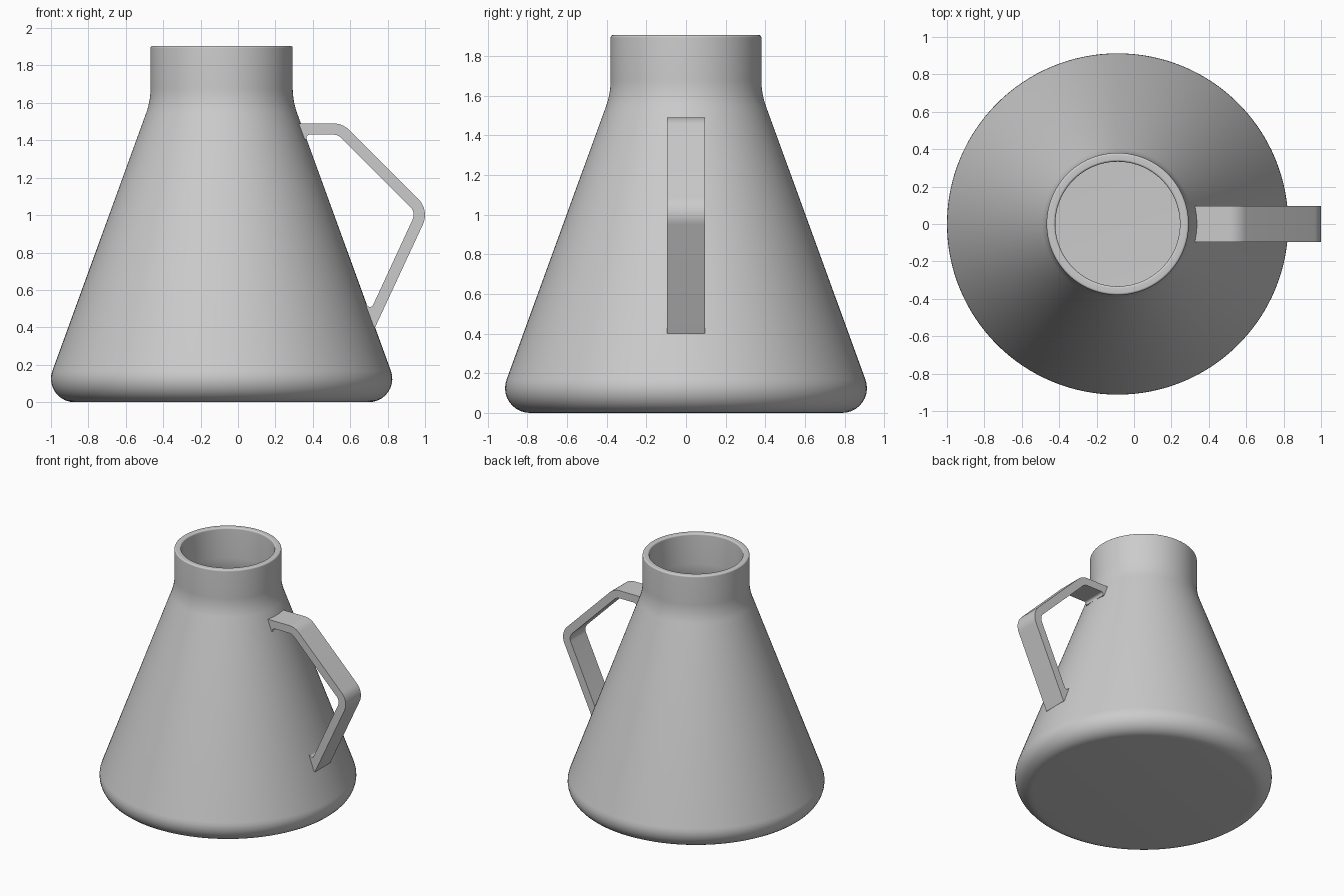
import bpy, bmesh, math
from mathutils import Vector

if "Cube" in bpy.data.objects:
    bpy.data.objects.remove(bpy.data.objects["Cube"])


def rounded(corners, seg=10):
    """Turn (x, z, radius) corners into an open list of points with arcs."""
    pts = []
    n = len(corners)
    for i, (x, z, r) in enumerate(corners):
        p = Vector((x, z))
        if r == 0:
            pts.append(p)
            continue
        a = (Vector(corners[i - 1][:2]) - p).normalized()
        b = (Vector(corners[(i + 1) % n][:2]) - p).normalized()
        half = a.angle(b) / 2
        c = p + (a + b).normalized() * (r / math.sin(half))
        start = p + a * (r / math.tan(half)) - c
        end = p + b * (r / math.tan(half)) - c
        sweep = math.pi - 2 * half
        for k in range(seg + 1):
            t = k / seg
            pts.append(c + (start * math.sin((1 - t) * sweep)
                            + end * math.sin(t * sweep)) / math.sin(sweep))
    return pts


def finish(bm, name, location=(0, 0, 0)):
    bmesh.ops.recalc_face_normals(bm, faces=bm.faces)
    mesh = bpy.data.meshes.new(name)
    bm.to_mesh(mesh)
    bm.free()
    ob = bpy.data.objects.new(name, mesh)
    ob.location = location
    bpy.context.collection.objects.link(ob)
    bpy.ops.object.select_all(action='DESELECT')
    ob.select_set(True)
    bpy.context.view_layer.objects.active = ob
    bpy.ops.object.shade_smooth_by_angle(angle=math.radians(30))
    return ob


# Hollow conical body: outer wall, rim, inner wall, floor
profile = rounded([
    (0, 0, 0), (0.966, 0, 0.125), (0.38, 1.61, 0.4), (0.38, 1.905, 0.012),
    (0.333, 1.905, 0.012), (0.333, 1.60, 0.4), (0.895, 0.05, 0.075),
    (0, 0.05, 0),
])
bm = bmesh.new()
verts = [bm.verts.new((p.x, 0, p.y)) for p in profile]
edges = [bm.edges.new(pair) for pair in zip(verts, verts[1:])]
bmesh.ops.spin(bm, geom=verts + edges, cent=(0, 0, 0), axis=(0, 0, 1),
               angle=2 * math.pi, steps=128, use_duplicate=False)
bmesh.ops.remove_doubles(bm, verts=bm.verts, dist=0.0001)
finish(bm, "flask_body", (-0.0875, 0, 0))

# Bent strap handle, filleted where its inner side meets the body
outline = rounded([
    (0.315, 1.49, 0), (0.56, 1.49, 0.12), (1.024, 1.026, 0.12),
    (0.733, 0.40, 0), (0.708, 0.41, 0), (0.672, 0.508, 0),
    (0.688, 0.524, 0), (0.704, 0.480, 0.018),
    (0.951, 1.014, 0.06), (0.535, 1.43, 0.06),
    (0.358, 1.43, 0.018), (0.368, 1.403, 0), (0.348, 1.403, 0),
])
bm = bmesh.new()
face = bm.faces.new([bm.verts.new((p.x, -0.095, p.y)) for p in outline])
side = bmesh.ops.extrude_face_region(bm, geom=[face])
bmesh.ops.translate(bm, vec=(0, 0.19, 0),
                    verts=[g for g in side["geom"] if isinstance(g, bmesh.types.BMVert)])
finish(bm, "handle")
